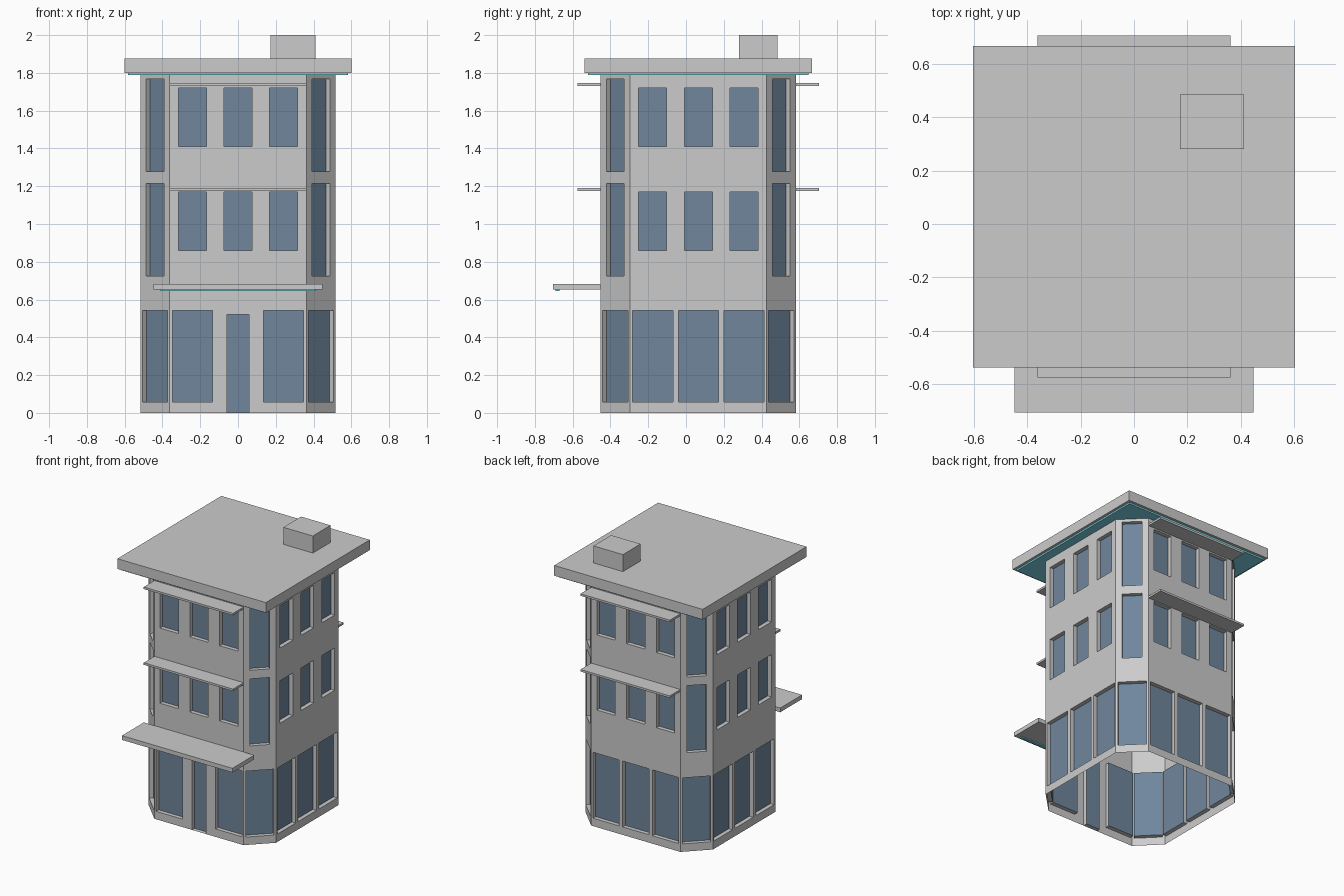
import bpy, bmesh
from math import sqrt
from mathutils import Vector

if "Cube" in bpy.data.objects:
    bpy.data.objects.remove(bpy.data.objects["Cube"])

CY = 0.065            # building centre in y
HALF = 0.517          # half width of the body
FLAT = 0.362          # half width of each straight wall
TOP = 1.795
DEPTH = 0.03          # window recess


def material(name, rgb):
    m = bpy.data.materials.new(name)
    m.diffuse_color = (*rgb, 1)
    m.use_nodes = True
    m.node_tree.nodes["Principled BSDF"].inputs["Base Color"].default_value = m.diffuse_color
    return m


GLASS = material("glass_blue", (0.16, 0.24, 0.335))
TEAL = material("teal", (0.2, 0.68, 0.78))


def finish(bm, name, mat=None):
    bmesh.ops.remove_doubles(bm, verts=bm.verts, dist=1e-5)
    me = bpy.data.meshes.new(name)
    bm.to_mesh(me)
    bm.free()
    ob = bpy.data.objects.new(name, me)
    bpy.context.collection.objects.link(ob)
    if mat:
        me.materials.append(mat)
    return ob


def box(name, x, y, z, mat=None):
    bm = bmesh.new()
    bmesh.ops.create_cube(bm, size=1)
    for v in bm.verts:
        v.co = [r[0] + (c + 0.5) * (r[1] - r[0]) for c, r in zip(v.co, (x, y, z))]
    return finish(bm, name, mat)


def quad(bm, pts):
    bm.faces.new([bm.verts.new(p) for p in pts])


def wall(walls, panes, normal, dist, half, holes):
    """Flat wall with recessed openings; holes are (u0, u1, z0, z1)."""
    n = Vector((*normal, 0)).normalized()
    t = Vector((-n.y, n.x, 0))

    def P(u, z, d=0.0):
        return Vector((0, CY, z)) + n * (dist - d) + t * u

    us = sorted({-half, half, *[u for h in holes for u in h[:2]]})
    zs = sorted({0, TOP, *[z for h in holes for z in h[2:]]})
    for a, b in zip(us, us[1:]):
        for c, d in zip(zs, zs[1:]):
            mu, mz = (a + b) / 2, (c + d) / 2
            if not any(h[0] < mu < h[1] and h[2] < mz < h[3] for h in holes):
                quad(walls, [P(a, c), P(b, c), P(b, d), P(a, d)])
    for u0, u1, z0, z1 in holes:
        ring = [(u0, z0), (u1, z0), (u1, z1), (u0, z1)]
        quad(panes, [P(*p, DEPTH) for p in ring])
        for p, q in zip(ring, ring[1:] + ring[:1]):
            quad(walls, [P(*p), P(*q), P(*q, DEPTH), P(*p, DEPTH)])


def opening(c, w, z0, z1):
    return (c - w / 2, c + w / 2, z0, z1)


# Opening layouts
upper = [opening(c, 0.148, z, z + 0.311) for c in (-0.242, 0, 0.242) for z in (0.859, 1.41)]
shop = [opening(c, 0.212, 0.058, 0.541) for c in (-0.241, 0, 0.241)]
door = opening(0, 0.114, 0, 0.52)
corner = [opening(0, 0.19, 0.058, 0.541),
          opening(0, 0.132, 0.724, 1.215), opening(0, 0.132, 1.278, 1.767)]

# Eight-sided body with recessed glass
walls, panes = bmesh.new(), bmesh.new()
for n in ((0, -1), (1, 0), (0, 1), (-1, 0)):
    ground = [shop[0], door, shop[2]] if n == (0, -1) else shop
    wall(walls, panes, n, HALF, FLAT, upper + ground)
for n in ((1, -1), (1, 1), (-1, 1), (-1, -1)):
    wall(walls, panes, n, (HALF + FLAT) / sqrt(2), (HALF - FLAT) / sqrt(2), corner)
finish(walls, "walls")
finish(panes, "window_and_door_panes", GLASS)

# Roof slab, soffit and rooftop unit
R, S = 0.602, 0.583
box("roof_slab", (-R, R), (CY - R, CY + R), (1.8, 1.875))
box("roof_soffit", (-S, S), (CY - S, CY + S), (1.788, 1.8), TEAL)
box("rooftop_unit", (0.172, 0.411), (0.28, 0.485), (1.875, 2.0))

# Sun ledges on front and back
for side, s in (("front", -1), ("back", 1)):
    ys = sorted((CY + s * HALF, CY + s * 0.64))
    for level, z in (("lower", 1.176), ("upper", 1.731)):
        box(f"{side}_{level}_ledge", (-FLAT, FLAT), ys, (z, z + 0.015))

# Entrance canopy with light strip
box("entrance_canopy", (-0.448, 0.448), (-0.705, CY - HALF), (0.652, 0.683))
box("canopy_strip", (-0.41, 0.41), (-0.69, -0.67), (0.644, 0.652), TEAL)
